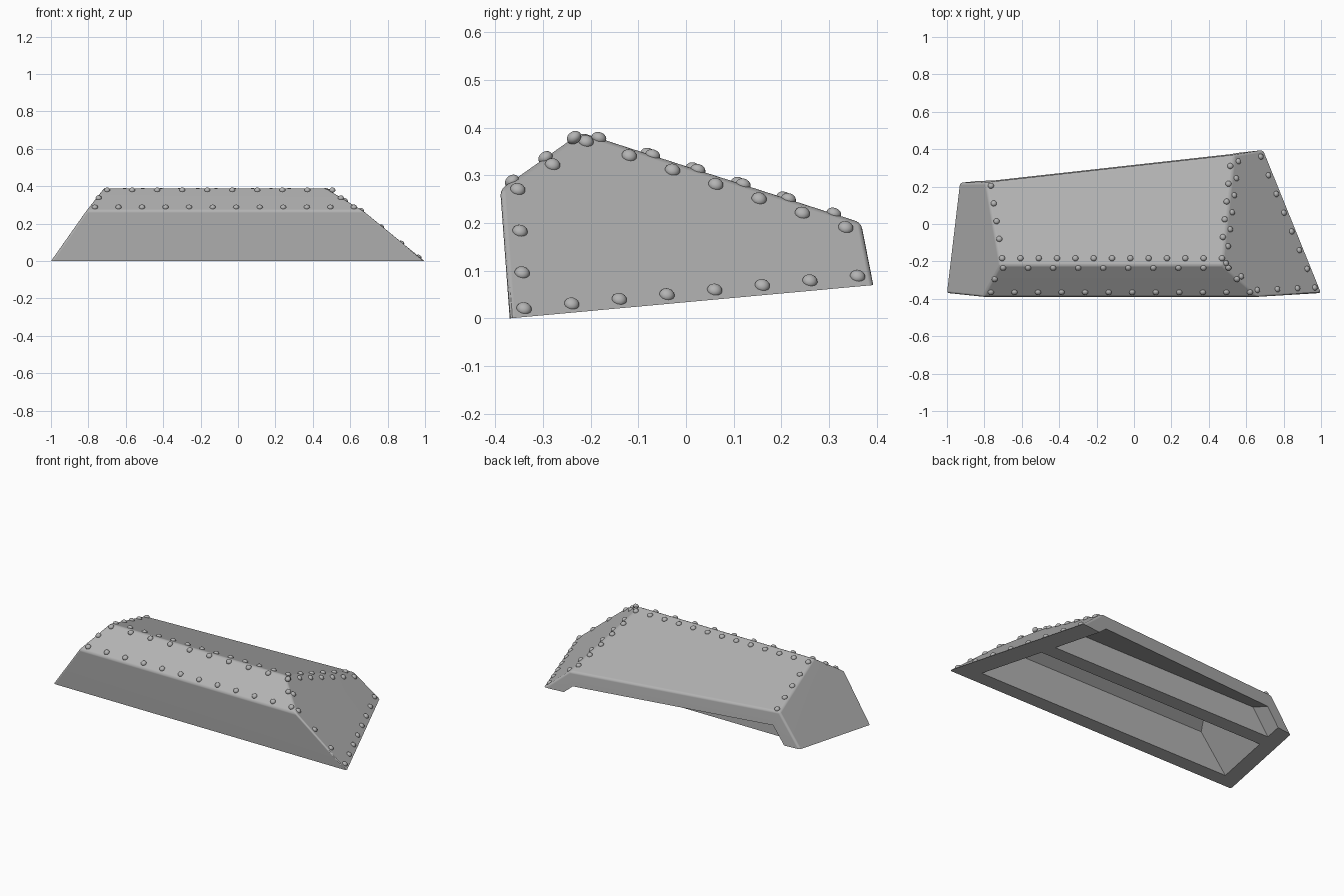
import bpy, bmesh
from mathutils import Vector

cube = bpy.data.objects.get("Cube")
if cube:
    bpy.data.objects.remove(cube, do_unlink=True)

WALL = 0.08
INSIDE = Vector((0, 0, 0.15))

metal = bpy.data.materials.new("grey_metal")
metal.use_nodes = True
metal.diffuse_color = (0.45, 0.45, 0.45, 1)
metal.node_tree.nodes["Principled BSDF"].inputs["Base Color"].default_value = metal.diffuse_color


def plane(a, b, c):
    """Plane through three points, as (point, outward normal)."""
    a, b, c = Vector(a), Vector(b), Vector(c)
    n = (b - a).cross(c - a).normalized()
    return a, (n if n.dot(a - INSIDE) > 0 else -n)


def inset(p):
    return p[0] - p[1] * WALL, p[1]


def convex(planes):
    """Convex solid bounded by the given planes."""
    bm = bmesh.new()
    bmesh.ops.create_cube(bm, size=4)
    for point, normal in planes:
        geom = bm.verts[:] + bm.edges[:] + bm.faces[:]
        bmesh.ops.bisect_plane(bm, geom=geom, dist=1e-6, plane_co=point,
                               plane_no=normal, clear_outer=True)
        rim = [e for e in bm.edges if e.is_boundary]
        if rim:
            bmesh.ops.holes_fill(bm, edges=rim, sides=0)
    bmesh.ops.recalc_face_normals(bm, faces=bm.faces[:])
    return bm


def to_object(bm, name):
    mesh = bpy.data.meshes.new(name)
    bm.to_mesh(mesh)
    bm.free()
    mesh.materials.append(metal)
    obj = bpy.data.objects.new(name, mesh)
    bpy.context.collection.objects.link(obj)
    return obj


def activate(obj):
    bpy.ops.object.select_all(action="DESELECT")
    obj.select_set(True)
    bpy.context.view_layer.objects.active = obj


# Outer faces of the armour shell
front_right, front_left = (1, -0.37, 0), (-1, -0.37, 0)
back_right, back_left = (0.69, 0.395, 0.07), (-0.93, 0.22, 0.054)
back_top = (0.54, 0.37, 0.2)
bottom = plane(front_right, front_left, back_right)
front = plane(front_right, front_left, (0, -0.39, 0.27))
slope = plane((0, -0.39, 0.27), (1, -0.39, 0.27), (0, -0.22, 0.39))
top = plane((-0.73, -0.22, 0.39), (0.49, -0.22, 0.39), back_top)
left = plane(front_left, (-0.81, -0.39, 0.27), back_left)
right = plane(front_right, (0.67, -0.39, 0.27), back_right)
back = plane(back_left, back_right, back_top)

# Shell with softened edges, crisp along the underside
bm = convex([bottom, front, slope, top, left, right, back])
soft = [e for e in bm.edges
        if all(f.normal.dot(bottom[1]) < 0.99 for f in e.link_faces)]
bmesh.ops.bevel(bm, geom=soft, offset=0.012, segments=3, profile=0.5, affect="EDGES")
shell = to_object(bm, "armour_shell")

# Hollow main chamber and open recess behind the rear wall
sides = [inset(p) for p in (top, left, right)]
chamber = convex(sides + [inset(front), inset(slope),
                          (Vector((0, 0.05, 0)), Vector((0, 1, 0)))])
recess = convex(sides + [(Vector((0, 0.13, 0)), Vector((0, -1, 0)))])
for bm, name in ((chamber, "chamber_cutter"), (recess, "recess_cutter")):
    cutter = to_object(bm, name)
    cutter.hide_render = True
    activate(shell)
    mod = shell.modifiers.new("hollow", "BOOLEAN")
    mod.operation = "DIFFERENCE"
    mod.solver = "EXACT"
    mod.object = cutter
    bpy.ops.object.modifier_apply(modifier=mod.name)
    bpy.data.objects.remove(cutter, do_unlink=True)
activate(shell)
bpy.ops.object.shade_smooth_by_angle(angle=0.6)
shell.modifiers.new("flat_panels", "WEIGHTED_NORMAL").keep_sharp = True


# Rivets: rows laid on a face, the missing coordinate found from its plane
rivets = bmesh.new()


def rivet_row(face, axis, start, end, count):
    point, normal = face
    for i in range(count):
        t = i / max(count - 1, 1)
        pos = [s + (e - s) * t for s, e in zip(start, end)]
        pos.insert(axis, 0)
        pos = Vector(pos)
        pos[axis] = normal.dot(point - pos) / normal[axis]
        m = normal.to_track_quat("Z", "Y").to_matrix().to_4x4()
        m.translation = pos
        made = bmesh.ops.create_uvsphere(rivets, u_segments=16, v_segments=10, radius=0.016)
        for v in made["verts"]:
            v.co.z *= 0.8
        bmesh.ops.transform(rivets, matrix=m, verts=made["verts"])


X, Z = 0, 2
# sloped front strip
rivet_row(slope, Z, (-0.765, -0.365), (0.62, -0.365), 12)
rivet_row(slope, Z, (-0.7, -0.235), (0.505, -0.235), 10)
rivet_row(slope, Z, (-0.745, -0.295), (0.55, -0.295), 2)
# roof panel
rivet_row(top, Z, (-0.705, -0.183), (0.47, -0.183), 13)
rivet_row(top, Z, (-0.72, -0.08), (-0.765, 0.205), 4)
rivet_row(top, Z, (0.475, -0.07), (0.515, 0.31), 5)
# right end panel
rivet_row(right, X, (-0.21, 0.371), (0.335, 0.19), 7)
rivet_row(right, X, (-0.34, 0.02), (0.36, 0.088), 8)
rivet_row(right, X, (-0.344, 0.095), (-0.353, 0.27), 3)
rivet_row(right, X, (-0.28, 0.322), (-0.28, 0.322), 1)

rivet_obj = to_object(rivets, "rivets")
activate(rivet_obj)
bpy.ops.object.shade_smooth()
